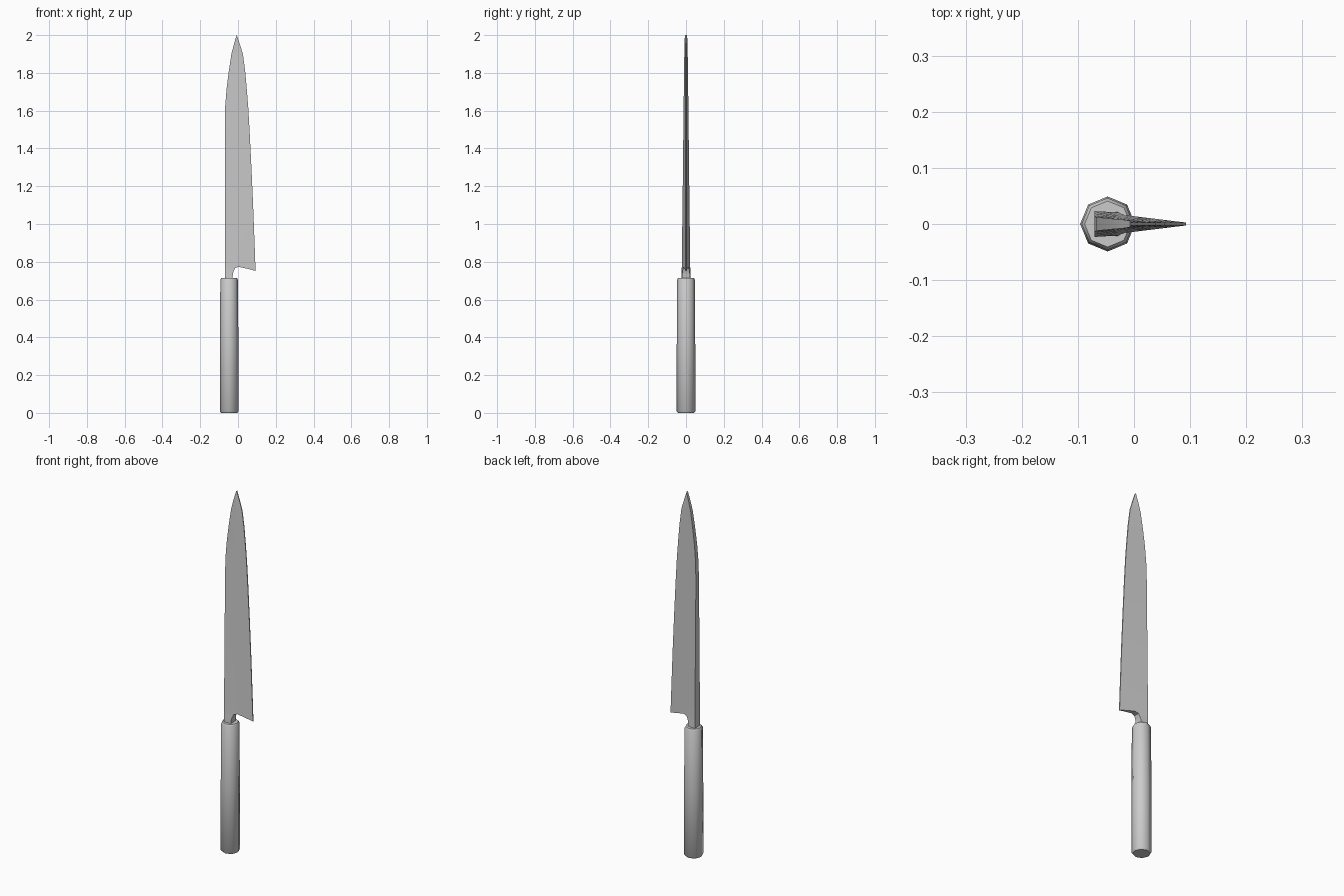
import bpy, bmesh, math
from collections import Counter

if "Cube" in bpy.data.objects:
    bpy.data.objects.remove(bpy.data.objects["Cube"])


def make_object(name, bm, angle):
    bmesh.ops.recalc_face_normals(bm, faces=bm.faces[:])
    mesh = bpy.data.meshes.new(name)
    bm.to_mesh(mesh)
    bm.free()
    ob = bpy.data.objects.new(name, mesh)
    bpy.context.collection.objects.link(ob)
    bpy.ops.object.select_all(action='DESELECT')
    ob.select_set(True)
    bpy.context.view_layer.objects.active = ob
    bpy.ops.object.shade_smooth_by_angle(angle=math.radians(angle))
    return ob


# Handle: slightly tapered octagon with softened ends and edges
bm = bmesh.new()
rings = [(0.0, 0.043), (0.007, 0.049), (0.36, 0.049), (0.706, 0.0465), (0.715, 0.041)]
prev = None
for z, r in rings:
    ring = [bm.verts.new((-0.047 + r * math.cos(k * math.pi / 4),
                          r * math.sin(k * math.pi / 4), z)) for k in range(8)]
    if prev:
        for k in range(8):
            bm.faces.new((prev[k], prev[(k + 1) % 8], ring[(k + 1) % 8], ring[k]))
    else:
        bm.faces.new(ring)
    prev = ring
bm.faces.new(prev)
make_object("handle", bm, 50)

# Blade: rows of (height, spine x, edge x, spine half thickness)
rows = [(0.85, -0.070, 0.0895, 0.0215), (1.1, -0.070, 0.080, 0.0185),
        (1.3, -0.070, 0.071, 0.016), (1.5, -0.070, 0.061, 0.014),
        (1.62, -0.068, 0.054, 0.0125), (1.72, -0.060, 0.046, 0.0115),
        (1.81, -0.0485, 0.038, 0.0105), (1.90, -0.035, 0.026, 0.009),
        (1.95, -0.022, 0.0105, 0.008), (2.0, -0.0075, -0.0060, 0.006)]
heel = [(-0.070, 0.770), (-0.015, 0.767), (0.005, 0.773), (0.050, 0.763), (0.093, 0.752)]
cols = [(x + 0.070) / 0.163 for x, z in heel]
EDGE = 0.0025

points = {}
for i, (x, z) in enumerate(heel):
    points[0, i] = (x, 0.0225 + (EDGE - 0.0225) * cols[i], z)
for j, (z, xs, xe, t) in enumerate(rows, 1):
    for i, u in enumerate(cols):
        points[j, i] = (xs + (xe - xs) * u, t + (EDGE - t) * u, z)
# Neck running down from the first column into the handle
for j, (z, x, t) in enumerate([(0.750, -0.023, 0.018), (0.735, -0.027, 0.0205), (0.69, -0.031, 0.022)], 1):
    points[-j, 0] = (-0.070, 0.023, z)
    points[-j, 1] = (x, t, z)

cells = [[(j, i), (j, i + 1), (j + 1, i + 1), (j + 1, i)]
         for j in range(-3, len(rows)) for i in range(4) if j >= 0 or i == 0]

# Mirror the side to front and back, then close the outline
bm = bmesh.new()
sides = [{k: bm.verts.new((x, s * y, z)) for k, (x, y, z) in points.items()} for s in (-1, 1)]
edges = [(c[k], c[(k + 1) % 4]) for c in cells for k in range(4)]
count = Counter(frozenset(e) for e in edges)
for c in cells:
    for side in sides:
        bm.faces.new([side[k] for k in c])
for a, b in edges:
    if count[frozenset((a, b))] == 1:
        bm.faces.new((sides[0][a], sides[0][b], sides[1][b], sides[1][a]))
make_object("blade", bm, 30)
